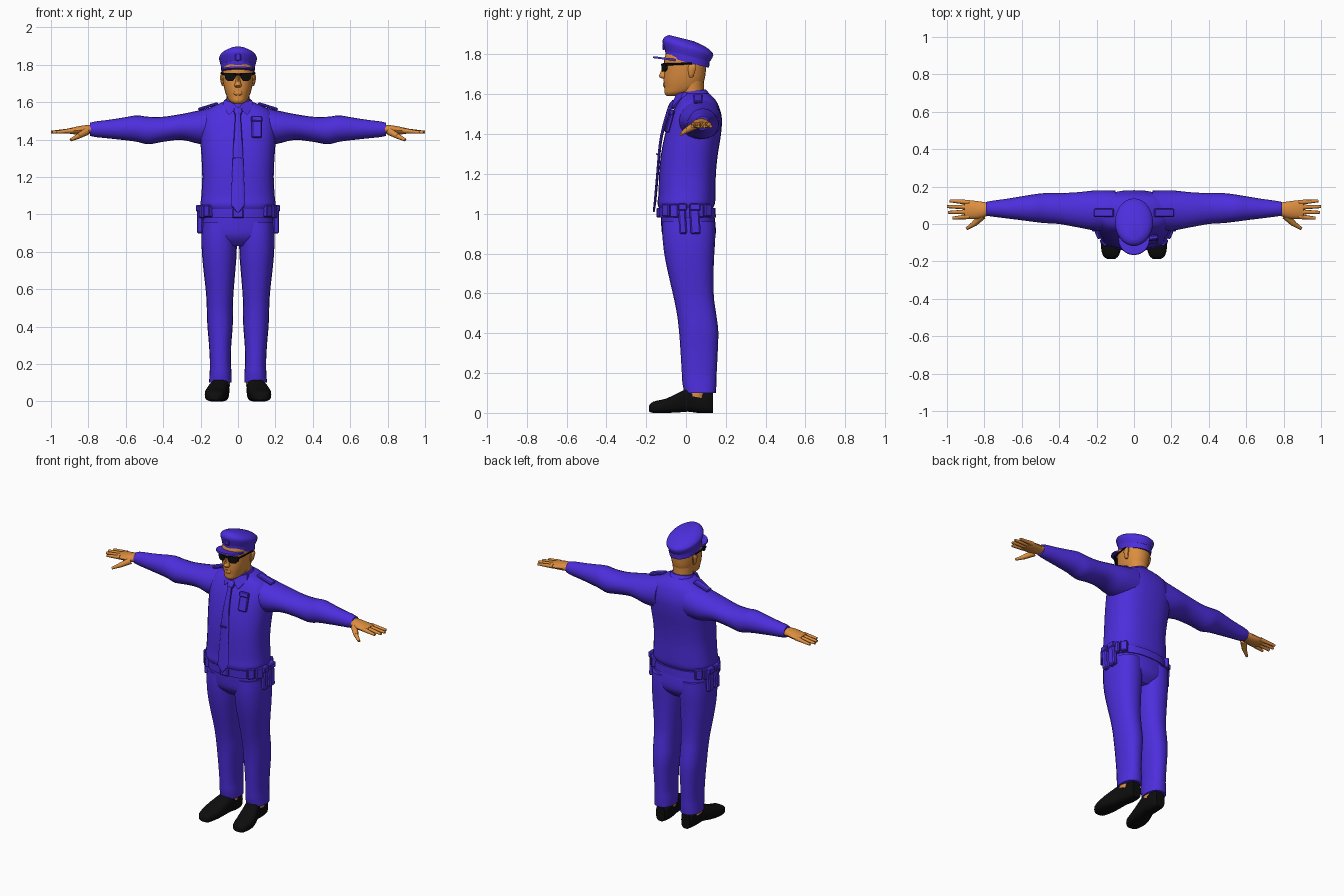
import bpy, bmesh, math
from mathutils import Vector, Matrix


def material(name, rgb):
    m = bpy.data.materials.new(name)
    m.diffuse_color = (*rgb, 1)
    return m


BLUE = material("uniform_blue", (0.075, 0.027, 0.72))
SKIN = material("skin", (0.72, 0.27, 0.05))
BLACK = material("black", (0.004, 0.004, 0.004))


def finish(name, bm, mat, angle=40):
    bmesh.ops.recalc_face_normals(bm, faces=bm.faces)
    me = bpy.data.meshes.new(name)
    bm.to_mesh(me)
    bm.free()
    me.materials.append(mat)
    ob = bpy.data.objects.new(name, me)
    bpy.context.collection.objects.link(ob)
    bpy.ops.object.select_all(action='DESELECT')
    ob.select_set(True)
    bpy.context.view_layer.objects.active = ob
    bpy.ops.object.shade_smooth_by_angle(angle=math.radians(angle))
    return ob


def spline(p0, p1, p2, p3, t):
    return [0.5 * (2 * b + (c - a) * t + (2 * a - 5 * b + 4 * c - d) * t * t
                   + (3 * b - a - 3 * c + d) * t ** 3) for a, b, c, d in zip(p0, p1, p2, p3)]


def loft(name, mat, rows, axis='z', side=1, n=20, power=2.0, steps=3, tilt=0.0):
    """Rows are (position, a0, a1, b0, b1): the extents of each rounded section."""
    full = []
    for i in range(len(rows) - 1):
        quad = [rows[max(0, min(len(rows) - 1, i + k))] for k in (-1, 0, 1, 2)]
        full += [spline(*quad, s / steps) for s in range(steps)]
    full.append(rows[-1])
    bm = bmesh.new()
    rings = []
    for t, a0, a1, b0, b1 in full:
        ring = []
        for k in range(n):
            ang = 2 * math.pi * k / n
            c, s = math.cos(ang), math.sin(ang)
            a = (a0 + a1) / 2 + (a1 - a0) / 2 * math.copysign(abs(c) ** (2 / power), c)
            b = (b0 + b1) / 2 + (b1 - b0) / 2 * math.copysign(abs(s) ** (2 / power), s)
            x, y, z = {'z': (a, b, t), 'x': (t, a, b), 'y': (a, t, b)}[axis]
            ring.append(bm.verts.new((side * x, y, z + tilt * y)))
        rings.append(ring)
    for r, q in zip(rings, rings[1:]):
        for k in range(n):
            bm.faces.new((r[k], r[(k + 1) % n], q[(k + 1) % n], q[k]))
    bm.faces.new(rings[0])
    bm.faces.new(rings[-1])
    return finish(name, bm, mat)


def tube(name, mat, p0, p1, r0, r1, n=8):
    p0, p1 = Vector(p0), Vector(p1)
    d = p1 - p0
    mx = Matrix.Translation((p0 + p1) / 2) @ d.to_track_quat('Z', 'Y').to_matrix().to_4x4()
    bm = bmesh.new()
    bmesh.ops.create_cone(bm, cap_ends=True, segments=n, radius1=r0, radius2=r1,
                          depth=d.length, matrix=mx)
    return finish(name, bm, mat, 50)


def box(name, mat, center, size, rot=(0, 0, 0), bevel=0.005):
    mx = Matrix.Translation(center)
    for r, ax in zip(rot, 'XYZ'):
        mx = mx @ Matrix.Rotation(r, 4, ax)
    bm = bmesh.new()
    bmesh.ops.create_cube(bm, size=1, matrix=mx @ Matrix.Diagonal((*size, 1)))
    bmesh.ops.bevel(bm, geom=bm.edges[:], offset=bevel, segments=1, affect='EDGES')
    return finish(name, bm, mat, 30)


def plate(name, mat, pts, thick=0.008):
    bm = bmesh.new()
    front = [bm.verts.new(p) for p in pts]
    back = [bm.verts.new((p[0], p[1] + thick, p[2])) for p in pts]
    bm.faces.new(front)
    bm.faces.new(back)
    for k in range(len(pts)):
        j = (k + 1) % len(pts)
        bm.faces.new((front[k], front[j], back[j], back[k]))
    return finish(name, bm, mat, 30)


# Shirt body, hips and belt (symmetric rows: height, half width, front, back)
def body(name, rows, **kw):
    loft(name, BLUE, [(z, -w, w, f, b) for z, w, f, b in rows], n=28, **kw)


body("shirt", [(1.02, .182, -.13, .13), (1.05, .2, -.143, .145), (1.1, .196, -.138, .148),
               (1.2, .191, -.135, .15), (1.3, .195, -.125, .16), (1.4, .202, -.105, .176),
               (1.48, .205, -.08, .18), (1.54, .185, -.052, .165), (1.575, .14, -.035, .145),
               (1.605, .07, -.02, .115)], power=2.5)
body("hips", [(1.03, .183, -.128, .135), (.95, .19, -.125, .148), (.88, .187, -.115, .145),
              (.83, .12, -.07, .1)], power=2.4)
body("belt", [(.98, .196, -.136, .15), (1.03, .196, -.138, .148)], power=2.4, steps=1)
box("buckle", BLUE, (0, -.137, 1.005), (.06, .02, .05))

# Neck, collar and head
loft("neck", SKIN, [(1.54, -.06, .06, -.02, .1), (1.61, -.06, .06, -.03, .09),
                    (1.68, -.065, .065, -.03, .09)])
body("collar", [(1.56, .092, -.04, .13), (1.59, .076, -.034, .116), (1.612, .067, -.028, .1)],
     tilt=.12)
body_rows = [(1.59, .02, -.095, -.05), (1.605, .045, -.108, .02), (1.63, .06, -.109, .07),
             (1.67, .073, -.112, .092), (1.72, .082, -.11, .1), (1.77, .085, -.11, .104),
             (1.81, .08, -.1, .1)]
loft("head", SKIN, [(z, -w, w, f, b) for z, w, f, b in body_rows], n=24, power=2.2)
loft("nose", SKIN, [(1.678, -.012, .012, -.12, -.09), (1.69, -.019, .019, -.137, -.09),
                    (1.71, -.013, .013, -.129, -.09), (1.745, -.009, .009, -.115, -.09)], n=10)
loft("lips", SKIN, [(1.635, -.012, .012, -.112, -.09), (1.646, -.026, .026, -.117, -.09),
                    (1.658, -.02, .02, -.116, -.09)], n=10)

# Cap: soft tilted crown, band and visor
body("cap_band", [(1.762, .089, -.102, .116), (1.808, .092, -.106, .12)], tilt=-.25, steps=1)
body("cap_crown", [(1.795, .091, -.106, .121), (1.83, .101, -.117, .137),
                   (1.848, .097, -.115, .126), (1.864, .078, -.104, .095),
                   (1.876, .045, -.085, .04)], tilt=-.25)
loft("cap_visor", BLUE, [(1.76, -.084, .084, -.166, 0), (1.77, -.082, .082, -.163, 0)],
     tilt=-.13, steps=1, n=24)
box("cap_badge", BLUE, (0, -.112, 1.84), (.03, .012, .035), bevel=.004)

# Sunglasses bridge
box("glasses_bridge", BLACK, (0, -.122, 1.748), (.04, .008, .009), bevel=.002)

for s, tag in ((1, "left"), (-1, "right")):
    # Ears and glasses
    loft("ear_" + tag, SKIN, [(1.685, .072, .084, .018, .034), (1.7, .072, .091, .012, .042),
                              (1.735, .074, .097, .01, .052), (1.752, .076, .09, .02, .046)],
         side=s, n=10)
    plate("lens_" + tag, BLACK, [(s * .01, -.122, 1.755), (s * .072, -.102, 1.757),
                                 (s * .07, -.1, 1.728), (s * .056, -.11, 1.714),
                                 (s * .028, -.12, 1.714), (s * .013, -.123, 1.73)])
    tube("glasses_arm_" + tag, BLACK, (s * .073, -.1, 1.75), (s * .09, .03, 1.755), .006, .005, 6)

    # Collar points
    plate("collar_point_" + tag, BLUE, [(s * .004, -.062, 1.572), (s * .03, -.05, 1.6),
                                        (s * .075, -.012, 1.612), (s * .082, -.025, 1.58),
                                        (s * .05, -.074, 1.53)], .02)

    # Sleeve with elbow and cuff folds
    loft("sleeve_" + tag, BLUE, [
        (.1, -.03, .178, 1.37, 1.583), (.2, -.035, .18, 1.375, 1.558),
        (.3, -.018, .17, 1.398, 1.537), (.4, .0, .165, 1.388, 1.522),
        (.48, .005, .165, 1.375, 1.522), (.54, .012, .158, 1.388, 1.529),
        (.6, .02, .148, 1.396, 1.52), (.68, .03, .135, 1.405, 1.507),
        (.76, .04, .124, 1.413, 1.497), (.79, .044, .118, 1.42, 1.49)], axis='x', side=s)

    # Hand: palm, four fingers and thumb
    loft("palm_" + tag, SKIN, [
        (.77, .05, .112, 1.433, 1.48), (.82, .03, .12, 1.428, 1.477),
        (.87, .026, .126, 1.427, 1.468), (.905, .03, .124, 1.432, 1.46)],
        axis='x', side=s, n=14)
    for i, tip in enumerate((.97, .993, 1.0, .985)):
        y = .04 + .025 * i
        tube(f"finger_{i}_{tag}", SKIN, (s * .88, y, 1.448),
             (s * tip, y + .006 * (i - 1.5), 1.439), .014, .008)
    tube("thumb_base_" + tag, SKIN, (s * .81, .045, 1.443), (s * .855, .0, 1.418), .021, .015)
    tube("thumb_tip_" + tag, SKIN, (s * .85, .004, 1.42), (s * .895, -.025, 1.398), .015, .008)

    # Trouser leg
    loft("trouser_leg_" + tag, BLUE, [
        (.96, .01, .19, -.118, .146), (.88, .006, .195, -.118, .147),
        (.78, .008, .192, -.106, .141), (.68, .016, .182, -.085, .138),
        (.58, .024, .171, -.062, .14), (.5, .028, .167, -.046, .151),
        (.41, .028, .164, -.035, .162), (.3, .036, .155, -.027, .159),
        (.2, .038, .15, -.021, .154), (.15, .034, .152, -.018, .153),
        (.1, .034, .155, -.008, .15)], side=s, power=2.3)

    # Sock and shoe
    tube("sock_" + tag, SKIN, (s * .094, .05, .08), (s * .094, .06, .13), .05, .05, 12)
    loft("shoe_" + tag, BLACK, [
        (-.186, .1, .145, .008, .036), (-.165, .08, .168, 0, .056),
        (-.1, .062, .178, 0, .072), (-.04, .054, .164, .002, .1),
        (.01, .048, .145, .006, .122), (.06, .046, .136, 0, .12),
        (.11, .048, .132, 0, .115), (.135, .06, .122, 0, .1)],
        axis='y', side=s, power=3)

    # Shoulder straps
    box("shoulder_strap_" + tag, BLUE, (s * .16, .06, 1.577), (.11, .045, .016),
        (0, s * .3, 0))

    # Belt pouches, placed around the belt oval by angle
    for i, (deg, drop) in enumerate(((-42, .065), (-24, .07), (22, .07), (40, .065))):
        a = math.radians(deg)
        box(f"pouch_{i}_{tag}", BLUE, (s * .2 * math.cos(a) ** .8, .006 + .15 * math.sin(a),
                                       1.05 - drop / 2), (.035, .045, drop), (0, 0, s * a))
    for i, (y, w) in enumerate(((-.018, .038), (.045, .05))):
        box(f"holster_{i}_{tag}", BLUE, (s * .204, y, .968), (.032, w, .14), (s * .06, 0, 0), .007)
        box(f"holster_flap_{i}_{tag}", BLUE, (s * .208, y, 1.033), (.034, w + .006, .035))

# Tie with knot and clip
loft("tie", BLUE, [(1.54, -.014, .014, -.09, -.07), (1.45, -.02, .02, -.117, -.1),
                   (1.35, -.026, .026, -.137, -.122), (1.2, -.032, .032, -.15, -.136),
                   (1.06, -.038, .038, -.162, -.149), (1.04, -.03, .03, -.164, -.152),
                   (1.01, -.004, .004, -.167, -.157)], n=10, power=2.6)
loft("tie_knot", BLUE, [(1.525, -.012, .012, -.092, -.06), (1.55, -.024, .024, -.086, -.045),
                        (1.572, -.02, .02, -.068, -.035)], n=10, power=2.6)
box("tie_clip", BLUE, (-.005, -.146, 1.3), (.045, .008, .01), bevel=.002)

# Chest pocket plate, tilted to follow the chest
box("chest_pocket", BLUE, (.1, -.083, 1.465), (.055, .02, .115), (-.26, 0, .14))
box("pocket_flap", BLUE, (.1, -.076, 1.51), (.06, .022, .03), (-.26, 0, .14))
